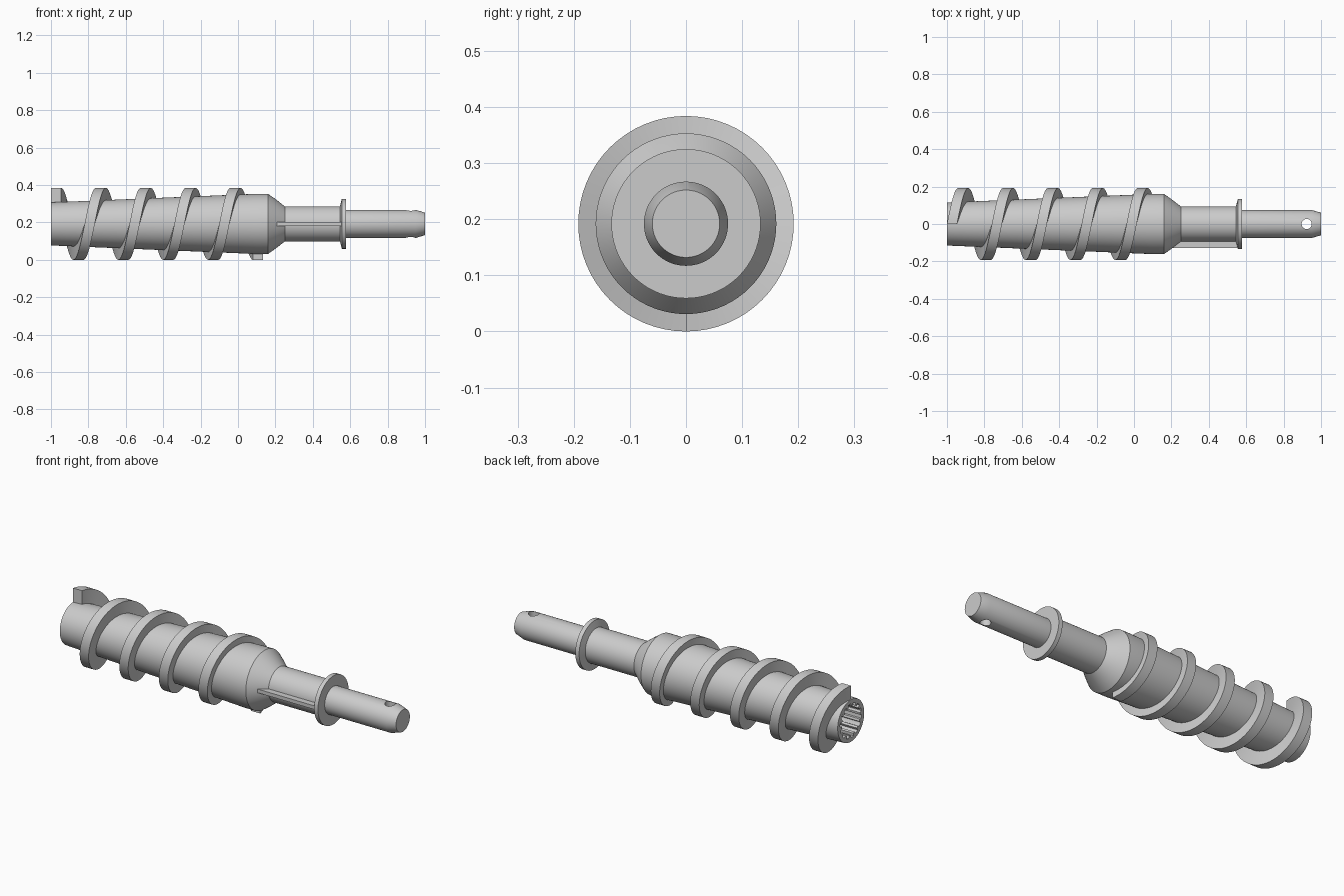
import bpy, bmesh, math
from mathutils import Vector

if "Cube" in bpy.data.objects:
    bpy.data.objects.remove(bpy.data.objects["Cube"])

CZ = 0.192          # height of the screw axis
TAU = 2 * math.pi


def polar(x, r, a):
    # angle 0 points up, then turns towards +y
    return Vector((x, r * math.sin(a), CZ + r * math.cos(a)))


def loft(name, sections, closed=False):
    """Skin equal-length sections; cap the ends with single faces."""
    bm = bmesh.new()
    rings = [[bm.verts.new(p) for p in s] for s in sections]
    n = len(rings[0])
    for a, b in zip(rings, rings[1:]):
        for i in range(n):
            j = (i + 1) % n
            bm.faces.new((a[i], a[j], b[j], b[i]))
    bm.faces.new(rings[0][::-1])
    bm.faces.new(rings[-1])
    bmesh.ops.recalc_face_normals(bm, faces=bm.faces[:])
    me = bpy.data.meshes.new(name)
    bm.to_mesh(me)
    bm.free()
    ob = bpy.data.objects.new(name, me)
    bpy.context.collection.objects.link(ob)
    return ob


def lathe(name, profile, n=72):
    return loft(name, [[polar(x, r, TAU * i / n) for i in range(n)] for x, r in profile])


def activate(ob):
    bpy.ops.object.select_all(action='DESELECT')
    ob.select_set(True)
    bpy.context.view_layer.objects.active = ob


def cut(ob, cutter):
    m = ob.modifiers.new("cut", 'BOOLEAN')
    m.operation = 'DIFFERENCE'
    m.solver = 'EXACT'
    m.object = cutter
    cutter.hide_render = True
    activate(ob)
    bpy.ops.object.modifier_apply(modifier=m.name)
    bpy.data.objects.remove(cutter)


def core_radius(x):
    return 0.115 + 0.046 * min(1, (x + 1) / 1.1)


# Tapered core, shoulder, shaft, collar and chamfered tip in one turned body
body = lathe("screw_body", [
    (-1, 0.115), (0.1, 0.161), (0.16, 0.161), (0.2, 0.133), (0.25, 0.094),
    (0.545, 0.094), (0.555, 0.133), (0.578, 0.133), (0.578, 0.075),
    (0.95, 0.075), (1.0, 0.06)])

# Splined drive socket in the wide end
teeth = 14
spline = []
for i in range(teeth):
    for f, r in ((0.0, 0.093), (0.25, 0.094), (0.5, 0.093), (0.58, 0.079), (0.75, 0.078), (0.92, 0.079)):
        spline.append((r, TAU * (i + f) / teeth))
cut(body, loft("socket_cutter", [[polar(x, r, a) for r, a in spline] for x in (-1.05, -0.7)]))

# Cross pin hole near the tip
hole = [(0.923 + 0.027 * math.cos(TAU * i / 32), 0.027 * math.sin(TAU * i / 32)) for i in range(32)]
cut(body, loft("pin_hole_cutter", [[Vector((x, y, z)) for x, y in hole] for z in (0, 0.4)]))

# Helical flight: 4.5 turns with a rectangular section
turns, steps, half = 4.5, 288, 0.027
sections = []
for k in range(steps + 1):
    t = k / steps
    x, a = -0.973 + 1.08 * t, TAU * turns * t
    ri = core_radius(x) - 0.008
    sections.append([polar(x - half, ri, a), polar(x - half, 0.192, a),
                     polar(x + half, 0.192, a), polar(x + half, ri, a)])
flight = loft("helical_flight", sections)

# Thin key rib along the front of the shaft
rib = [(0.19, -0.08), (0.19, -0.127), (0.556, -0.127), (0.556, -0.08)]
key = loft("shaft_key", [[Vector((x, y, z)) for x, y in rib] for z in (CZ - 0.01, CZ + 0.01)])

for ob in (body, flight):
    activate(ob)
    bpy.ops.object.shade_smooth_by_angle(angle=math.radians(25))
